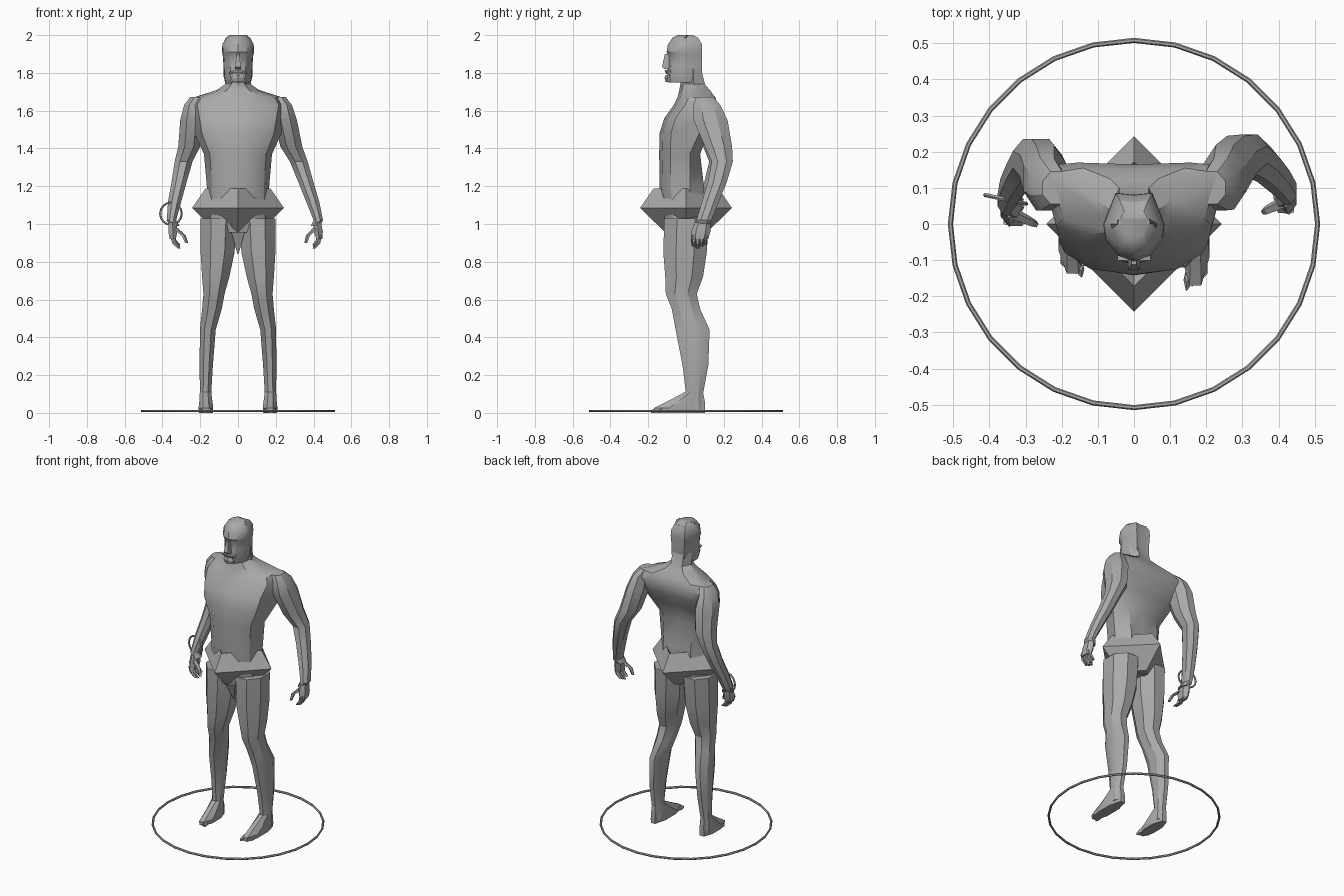
import bpy, bmesh
from math import sin, cos, pi, radians

if "Cube" in bpy.data.objects:
    bpy.data.objects.remove(bpy.data.objects["Cube"])

grey = bpy.data.materials.new("plain grey")
grey.use_nodes = True
grey.diffuse_color = (.4, .4, .4, 1)
grey.node_tree.nodes["Principled BSDF"].inputs["Base Color"].default_value = (.4, .4, .4, 1)


def finish(obj, name, smooth=28):
    obj.name = name
    obj.data.materials.append(grey)
    bpy.context.view_layer.objects.active = obj
    for other in bpy.context.selected_objects:
        other.select_set(False)
    obj.select_set(True)
    if smooth:
        bpy.ops.object.shade_smooth_by_angle(angle=radians(smooth))
    return obj


def skin(name, loops, smooth=28):
    """Join a stack of point loops into one closed surface."""
    bm = bmesh.new()
    rows = [[bm.verts.new(p) for p in loop] for loop in loops]
    count = len(rows[0])
    for low, high in zip(rows, rows[1:]):
        for i in range(count):
            j = (i + 1) % count
            bm.faces.new((low[i], low[j], high[j], high[i]))
    bm.faces.new(rows[0])
    bm.faces.new(rows[-1])
    bmesh.ops.recalc_face_normals(bm, faces=bm.faces)
    mesh = bpy.data.meshes.new(name)
    bm.to_mesh(mesh)
    bm.free()
    obj = bpy.data.objects.new(name, mesh)
    bpy.context.collection.objects.link(obj)
    return finish(obj, name, smooth)


def limb(name, rings, sides=8, place=lambda x, y, z: (x, y, z)):
    """Rings are centre x, centre y, height, half width, half depth."""
    loops = []
    for cx, cy, z, rx, ry in rings:
        angles = [2 * pi * (i + .5) / sides for i in range(sides)]
        grow = 1 / cos(pi / sides)
        loops.append([place(cx + rx * grow * cos(a), cy + ry * grow * sin(a), z) for a in angles])
    return skin(name, loops)


def body(name, rows, corner=.93):
    """Rows are height, half width, front y, widest y, back y."""
    loops = []
    for z, w, front, side, back in rows:
        half = [(.52 * w, front + .015), (corner * w, front + .06), (w, side), (.6 * w, back)]
        loop = [(0, front)] + half + [(0, back - .005)] + [(-x, y) for x, y in reversed(half)]
        loops.append([(x, y, z) for x, y in loop])
    return skin(name, loops, 32)


# Torso with swept back shoulders, and neck
body("torso", [
    (.955, .09, -.11, 0, .07),
    (1.02, .17, -.125, .02, .1),
    (1.2, .165, -.14, .02, .095),
    (1.37, .18, -.142, .02, .075),
    (1.48, .23, -.14, .07, .115),
    (1.56, .245, -.115, .13, .16),
    (1.63, .26, -.065, .16, .17),
    (1.67, .235, -.045, .14, .155),
    (1.71, .11, -.035, .07, .125),
    (1.74, .068, -.03, .04, .1),
    (1.82, .066, -.03, .04, .08),
], .83)

# Head and face
body("head", [
    (1.75, .068, -.095, 0, .07),
    (1.78, .076, -.1, 0, .082),
    (1.84, .077, -.095, 0, .085),
    (1.89, .08, -.092, 0, .085),
    (1.91, .085, -.103, 0, .086),
    (1.95, .083, -.096, 0, .085),
    (1.985, .065, -.072, 0, .065),
    (2, .045, -.045, 0, .035),
])
limb("nose", [(0, -.1, 1.82, .016, .015), (0, -.107, 1.832, .015, .02),
              (0, -.1, 1.9, .007, .012)], 4)
limb("moustache", [(0, -.09, 1.795, .045, .012), (0, -.09, 1.805, .045, .018),
                   (0, -.09, 1.815, .018, .02)], 6)
limb("chin", [(0, -.085, 1.752, .03, .02), (0, -.085, 1.775, .035, .025),
              (0, -.085, 1.79, .025, .02)], 6)

# Diamond shaped belt, hollow at the top
skin("belt", [[(r, 0, z), (0, r, z), (-r, 0, z), (0, -r, z)]
              for r, z in ((.115, .96), (.243, 1.085), (.172, 1.188), (.09, 1.085))], 0)
limb("loin_point", [(0, -.04, .84, .003, .003), (0, -.04, .96, .036, .05)], 4)

arm = [
    (.41, .085, .99, .024, .036),
    (.425, .095, 1.02, .025, .04),
    (.395, .13, 1.12, .035, .045),
    (.36, .165, 1.22, .04, .05),
    (.322, .192, 1.33, .047, .056),
    (.282, .172, 1.41, .058, .072),
    (.252, .13, 1.55, .06, .09),
    (.24, .11, 1.63, .045, .072),
    (.215, .1, 1.672, .038, .045),
]
palm = [(.43, .072, .92, .016, .04), (.425, .078, .96, .024, .044), (.42, .088, 1.01, .02, .036)]
thumb = [(.36, .035, .9, .007, .008), (.372, .04, .94, .01, .011), (.415, .06, .98, .014, .015)]
leg = [
    (.17, .045, .02, .032, .05),
    (.172, .045, .1, .03, .045),
    (.168, .05, .25, .035, .068),
    (.16, .035, .44, .042, .09),
    (.138, 0, .55, .052, .075),
    (.127, -.025, .63, .056, .082),
    (.118, -.01, .72, .072, .1),
    (.108, -.005, .85, .09, .115),
    (.103, 0, 1.03, .095, .115),
]
foot = [(.17, -.035, 0, .036, .135), (.17, -.035, .025, .039, .135),
        (.17, 0, .06, .035, .1), (.172, .042, .11, .03, .048)]

for label, sign in (("left", 1), ("right", -1)):
    def arm_place(x, y, z):
        # The right arm hangs closer to the body
        pull = max(0, 1.6 - z) * .125 if sign < 0 else 0
        return sign * (x - pull), y - .4 * pull, z

    def leg_place(x, y, z):
        # The right leg stands straighter, on a shorter foot
        return sign * x, y * (1 - .2 * (1 - z) if sign < 0 else 1), z

    # Arm and hand
    limb(label + "_arm", arm, 8, arm_place)
    limb(label + "_palm", palm, 6, arm_place)
    limb(label + "_thumb", thumb, 5, arm_place)
    for i in range(4):
        y = .04 + .021 * i
        tip = .87 + .01 * abs(i - 1)
        limb(f"{label}_finger_{i}", [(.402, y, tip, .007, .008), (.425, y, tip + .025, .01, .009),
                                     (.432, y, .94, .011, .01)], 5, arm_place)

    # Leg and foot
    limb(label + "_leg", leg, 8, leg_place)
    limb(label + "_foot", foot, 8, leg_place)
    for i in range(4):
        x = .147 + .016 * i
        y = -.155 + .012 * i
        limb(f"{label}_toe_{i}", [(x, y, 0, .007, .026), (x, y, .014, .008, .026),
                                  (x, y + .01, .026, .005, .014)], 5, leg_place)

# Wrist loop
bpy.ops.mesh.primitive_torus_add(location=(-.355, .068, 1.055), major_segments=16, minor_segments=5,
                                 major_radius=.058, minor_radius=.006,
                                 rotation=(radians(90), 0, radians(-12)))
finish(bpy.context.object, "wrist_loop")

# Ground ring
bpy.ops.mesh.primitive_torus_add(location=(0, 0, .01), major_segments=28, minor_segments=6,
                                 major_radius=.508, minor_radius=.007)
finish(bpy.context.object, "ground_ring")
